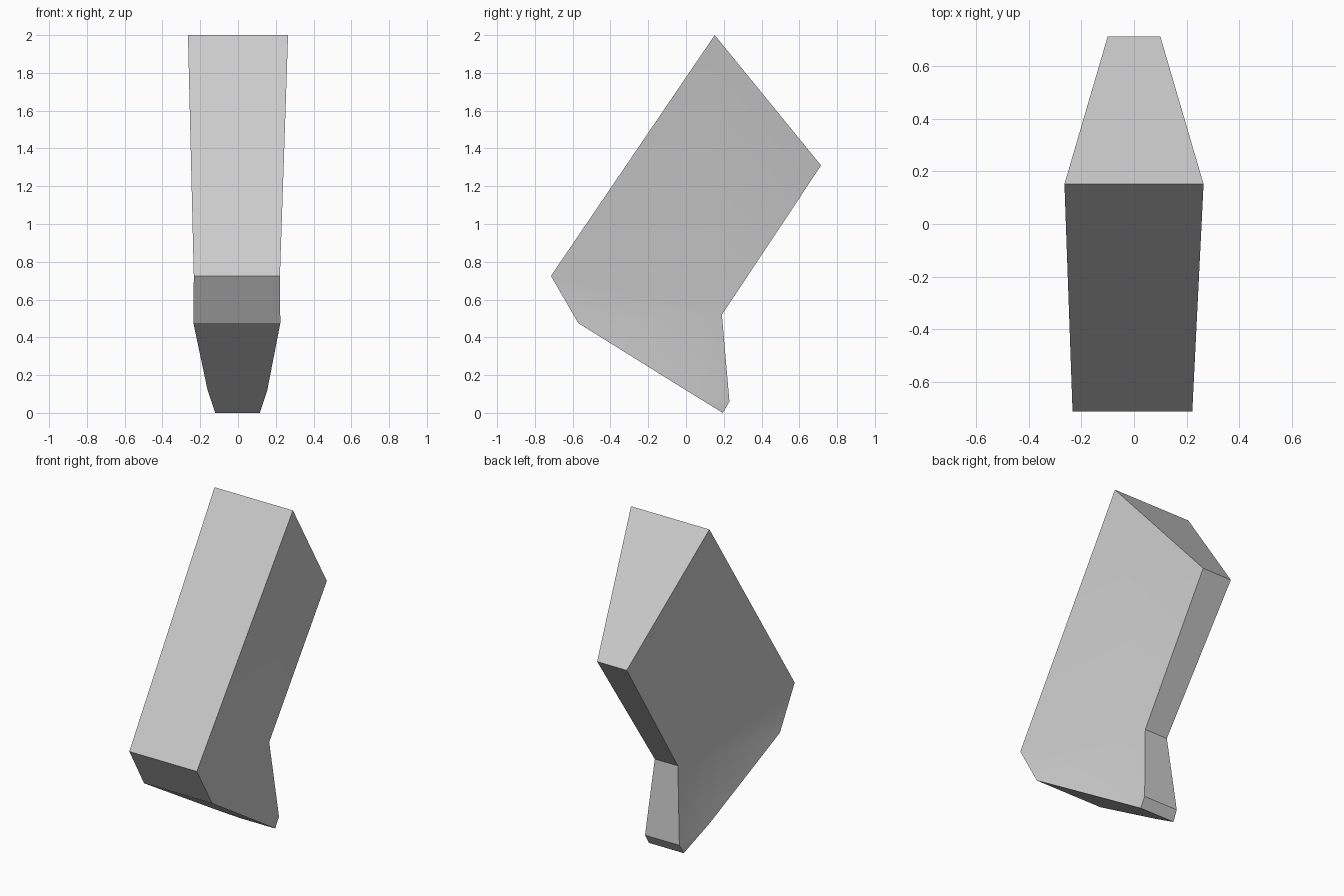
import bpy, bmesh, math

cube = bpy.data.objects.get("Cube")
if cube:
    bpy.data.objects.remove(cube, do_unlink=True)

# One plain grey
grey = bpy.data.materials.new("plain grey")
grey.use_nodes = True
colour = (0.6, 0.6, 0.6, 1)
grey.diffuse_color = colour
grey.node_tree.nodes["Principled BSDF"].inputs["Base Color"].default_value = colour

# Side profile: y, z, half width, sideways shift
profile = {
    "top": (0.152, 2.0, 0.265, 0),
    "back": (0.715, 1.31, 0.1, 0),
    "notch": (0.19, 0.52, 0.078, 0),
    "heel": (0.23, 0.06, 0.116, 0),
    "foot": (0.195, 0.0, 0.118, -0.003),
    "sole": (0.0, 0.12, 0.158, -0.003),
    "chin": (-0.57, 0.475, 0.23, -0.006),
    "nose": (-0.715, 0.725, 0.228, -0.006),
}
# Faces across each flank
flank = ["top back notch nose", "nose notch chin", "chin notch sole",
         "sole notch heel", "sole heel foot"]

bm = bmesh.new()
sides = [{n: bm.verts.new((s * w + dx, y, z)) for n, (y, z, w, dx) in profile.items()}
         for s in (-1, 1)]
for side in sides:
    for names in flank:
        bm.faces.new([side[n] for n in names.split()])

# Band joining the two flanks around the profile
names = list(profile)
for a, b in zip(names, names[1:] + names[:1]):
    bm.faces.new([sides[0][a], sides[0][b], sides[1][b], sides[1][a]])
bmesh.ops.recalc_face_normals(bm, faces=bm.faces)

mesh = bpy.data.meshes.new("angled_block")
bm.to_mesh(mesh)
bm.free()
mesh.materials.append(grey)
block = bpy.data.objects.new("angled_block", mesh)
bpy.context.collection.objects.link(block)
bpy.context.view_layer.objects.active = block
block.select_set(True)
bpy.ops.object.shade_smooth_by_angle(angle=math.radians(25))
